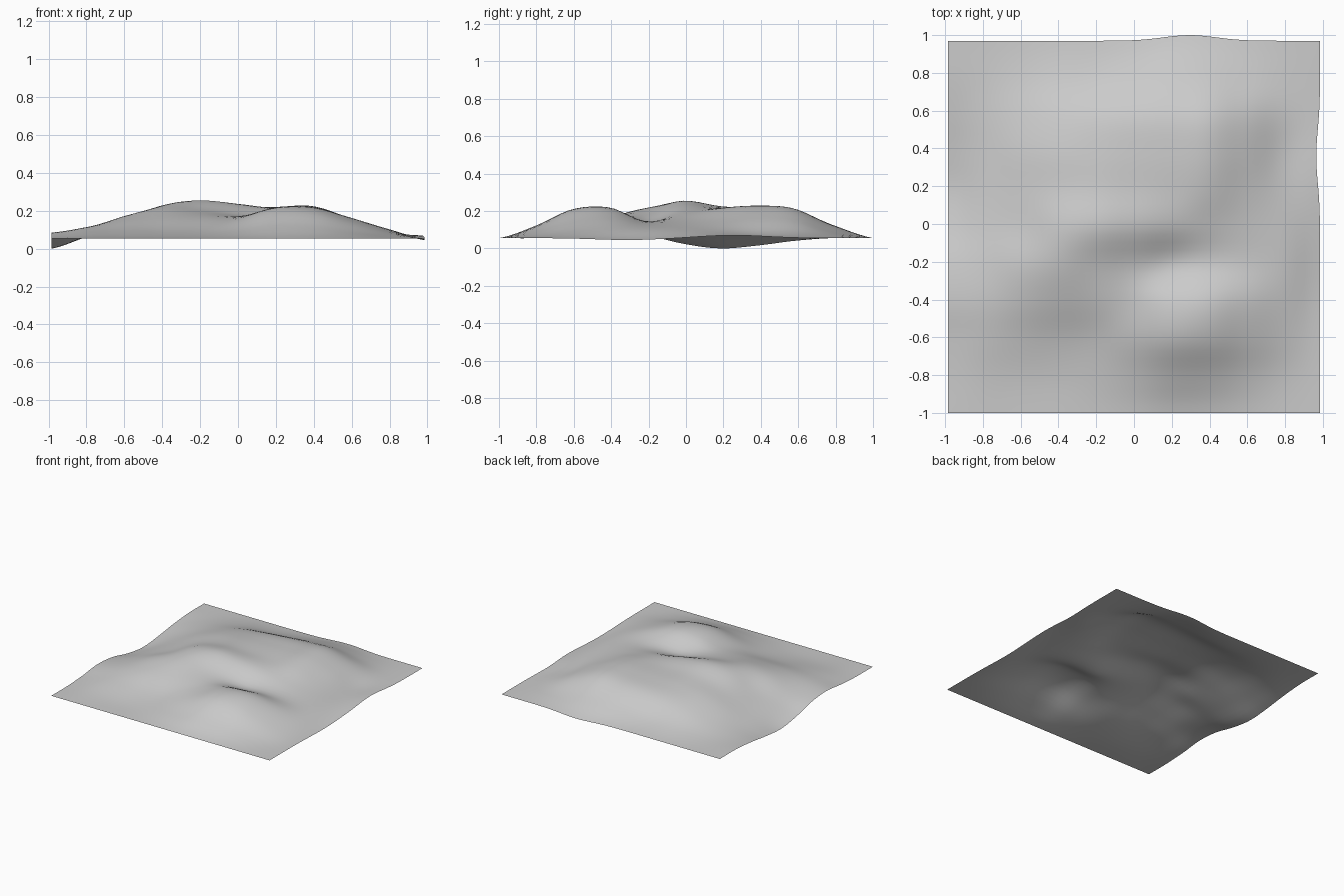
import bpy
import bmesh
import math

cube = bpy.data.objects.get("Cube")
if cube:
    bpy.data.objects.remove(cube, do_unlink=True)

BASE = 0.055      # height of the flat rim
STEP = 0.005      # height of one unit in the relief rows
HALF = 0.985      # half width of the sheet
CELLS = 48

# Relief above the rim: rows run back to front, columns from the -x edge inward
RELIEF = [
    [0, 1, 4, 7, 8, 11, 14, 13, 7, 2],
    [-3, 2, 11, 20, 25, 28, 30, 31, 19, 5],
    [-8, 2, 16, 27, 31, 32, 33, 34, 21, 5],
    [-11, 3, 17, 29, 34, 33, 32, 31, 19, 7],
    [-6, 6, 19, 35, 40, 36, 30, 24, 17, 9],
    [3, 11, 24, 32, 30, 24, 17, 18, 16, 10],
    [6, 12, 19, 22, 22, 23, 31, 32, 22, 10],
    [2, 7, 9, 9, 11, 19, 30, 29, 18, 7],
    [0, 2, 2, 2, 4, 8, 13, 12, 7, 2],
]


def bump(value, centre, width):
    """Soft bell curve used to bend the edges."""
    return math.exp(-((value - centre) / width) ** 2)


def spline(values, t):
    """Smooth curve through evenly spaced values, with t from -1 to 1."""
    last = len(values) - 1
    pos = (t + 1) / 2 * last
    i = max(0, min(last - 1, int(pos)))
    f = pos - i
    a, b, c, d = (values[max(0, min(last, i + k))] for k in (-1, 0, 1, 2))
    slope_b, slope_c = (c - a) / 2, (d - b) / 2
    rise = c - b
    return b + f * (slope_b + f * (3 * rise - 2 * slope_b - slope_c
                                   + f * (slope_b + slope_c - 2 * rise)))


# Add the flat front, back and +x rims around the relief
flat = [0] * (len(RELIEF[0]) + 1)
rows = [flat] + [row + [0] for row in RELIEF] + [flat]
rows.reverse()


def height(u, v):
    relief = spline([spline(row, u) for row in rows], v)
    right_edge = bump(u, 1, 0.12) * (3 * bump(v, 0.27, 0.25) - 2 * bump(v, -0.3, 0.25))
    return BASE + STEP * (relief + right_edge)


# Hilly sheet, open underneath
bm = bmesh.new()
bmesh.ops.create_grid(bm, x_segments=CELLS, y_segments=CELLS, size=1)
for vert in bm.verts:
    u, v = vert.co.x, vert.co.y
    pull_in = 0.02 * bump(u, 1, 0.2) * bump(v, 0.38, 0.2)
    push_back = 0.03 * bump(v, 1, 0.2) * bump(u, 0.3, 0.2)
    vert.co = (HALF * u - pull_in, HALF * v - 0.015 + push_back, max(0, height(u, v)))
mesh = bpy.data.meshes.new("hilly_ground")
bm.to_mesh(mesh)
bm.free()
ground = bpy.data.objects.new("hilly_ground", mesh)
bpy.context.collection.objects.link(ground)

# Plain grey surface
grey = bpy.data.materials.new("light_grey")
grey.use_nodes = True
colour = (0.6, 0.6, 0.6, 1)
grey.diffuse_color = colour
grey.node_tree.nodes["Principled BSDF"].inputs["Base Color"].default_value = colour
mesh.materials.append(grey)

bpy.context.view_layer.objects.active = ground
ground.select_set(True)
bpy.ops.object.shade_smooth()
